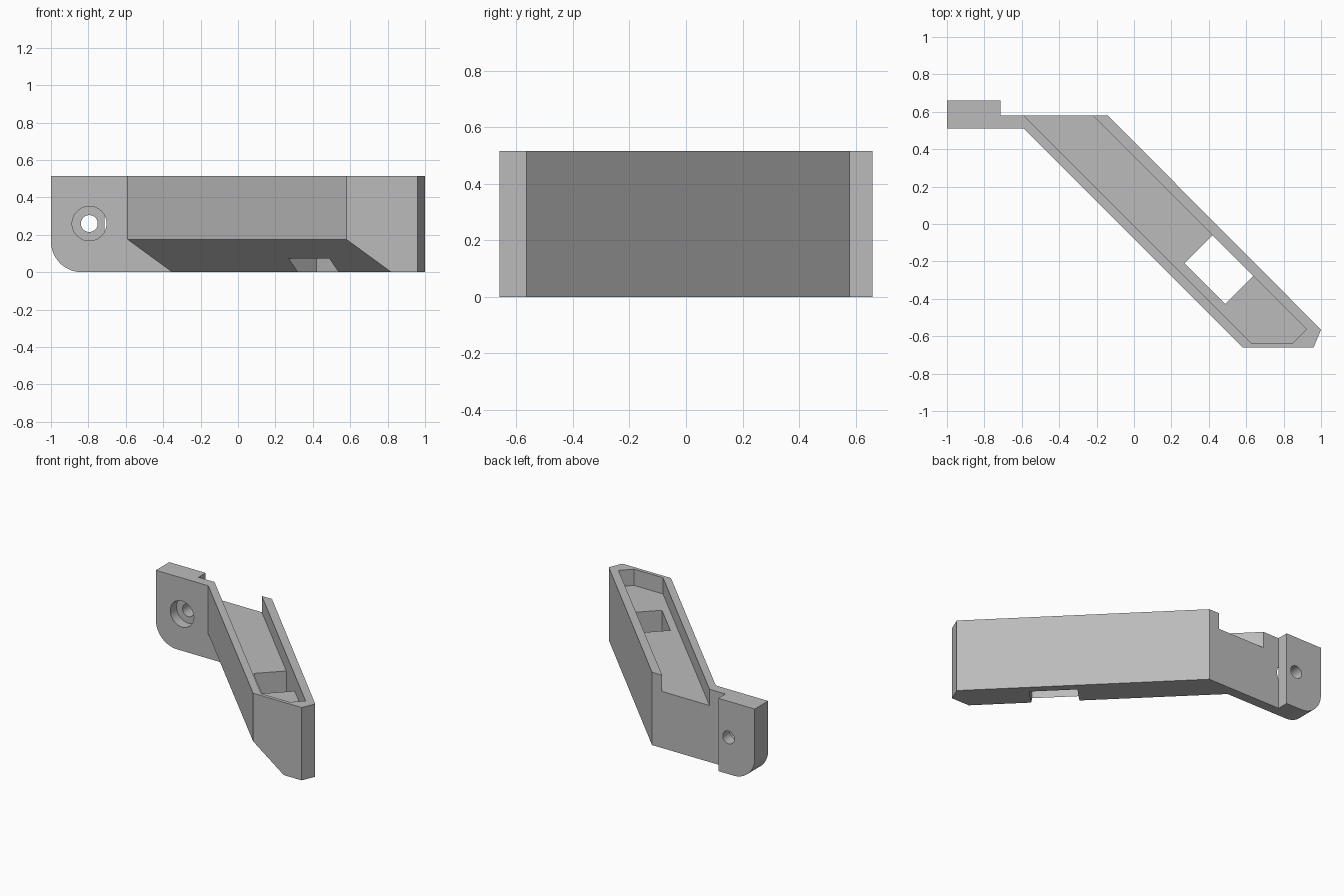
import bpy, bmesh, math
from mathutils import Vector

if "Cube" in bpy.data.objects:
    bpy.data.objects.remove(bpy.data.objects["Cube"], do_unlink=True)

grey = bpy.data.materials.new("plain grey")
grey.use_nodes = True
COLOUR = (0.5, 0.5, 0.5, 1)
grey.diffuse_color = COLOUR
grey.node_tree.nodes["Principled BSDF"].inputs["Base Color"].default_value = COLOUR

HEIGHT, FLOOR = 0.515, 0.4
TAB_FRONT, BACK = 0.51, 0.58


def prism(name, points, sweep):
    """Solid made by sweeping a flat outline along a vector."""
    bm = bmesh.new()
    face = bm.faces.new([bm.verts.new(p) for p in points])
    new = bmesh.ops.extrude_face_region(bm, geom=[face], use_keep_orig=True)["geom"]
    bmesh.ops.translate(bm, vec=Vector(sweep), verts=[v for v in new if isinstance(v, bmesh.types.BMVert)])
    bmesh.ops.recalc_face_normals(bm, faces=bm.faces)
    mesh = bpy.data.meshes.new(name)
    bm.to_mesh(mesh)
    bm.free()
    mesh.materials.append(grey)
    obj = bpy.data.objects.new(name, mesh)
    bpy.context.scene.collection.objects.link(obj)
    return obj


def plan(name, outline, low, high):
    return prism(name, [(x, y, low) for x, y in outline], (0, 0, high - low))


def disc(name, radius, front, back):
    ring = [2 * math.pi * i / 48 for i in range(48)]
    pts = [(-0.795 + radius * math.cos(a), front, 0.26 + radius * math.sin(a)) for a in ring]
    return prism(name, pts, (0, back - front, 0))


# Diagonal arm with its mounting tab
arm = plan("bracket_arm", [(-1, 0.66), (-0.715, 0.66), (-0.715, BACK), (-0.14, BACK), (1, -0.565),
                           (0.96, -0.66), (0.58, -0.66), (-0.59, TAB_FRONT), (-1, TAB_FRONT)], 0, HEIGHT)

# Shallow tray, open at the back
tray = plan("tray_cutter", [(-0.69, 0.68), (0.625, -0.635), (0.85, -0.635), (0.922, -0.562),
                            (-0.32, 0.68)], FLOOR, 0.7)

# Square opening through the tray floor
window = plan("window_cutter", [(0.27, -0.21), (0.42, -0.06), (0.638, -0.278), (0.488, -0.428)], -0.1, 0.45)

# Sloped underside of the arm
x = -0.08 - TAB_FRONT
slope = 0.24 / 0.175
chamfer = prism("underside_cutter", [(x - 0.1, TAB_FRONT, 0.175 + 0.1 / slope),
                                     (x + 0.24 + 0.05 * slope, TAB_FRONT, -0.05),
                                     (x - 0.1, TAB_FRONT, -0.05)], (1.4, -1.4, 0))

# Rounded lower corner of the tab
R = 0.165
arc = [math.pi / 2 * i / 16 for i in range(17)]
corner = prism("corner_cutter", [(R - 1 - R * math.sin(a), 0.4, R - R * math.cos(a)) for a in arc]
               + [(-1.1, 0.4, R), (-1.1, 0.4, -0.1), (R - 1, 0.4, -0.1)], (0, 0.4, 0))

# Screw hole with a counterbore on the front
hole = disc("screw_hole_cutter", 0.045, 0.4, 0.8)
bore = disc("counterbore_cutter", 0.092, 0.4, 0.58)

for cutter in (chamfer, tray, window, corner, bore, hole):
    cutter.hide_render = True
    cutter.hide_set(True)
    mod = arm.modifiers.new(cutter.name, "BOOLEAN")
    mod.operation = "DIFFERENCE"
    mod.solver = "EXACT"
    mod.object = cutter

# Smooth the round surfaces, keep the edges sharp
bpy.context.view_layer.update()
shaped = bpy.data.meshes.new_from_object(arm.evaluated_get(bpy.context.evaluated_depsgraph_get()))
arm.modifiers.clear()
arm.data = shaped
for cutter in (chamfer, tray, window, corner, bore, hole):
    bpy.data.objects.remove(cutter, do_unlink=True)
bpy.ops.object.select_all(action="DESELECT")
arm.select_set(True)
bpy.context.view_layer.objects.active = arm
bpy.ops.object.shade_smooth_by_angle(angle=math.radians(30))
